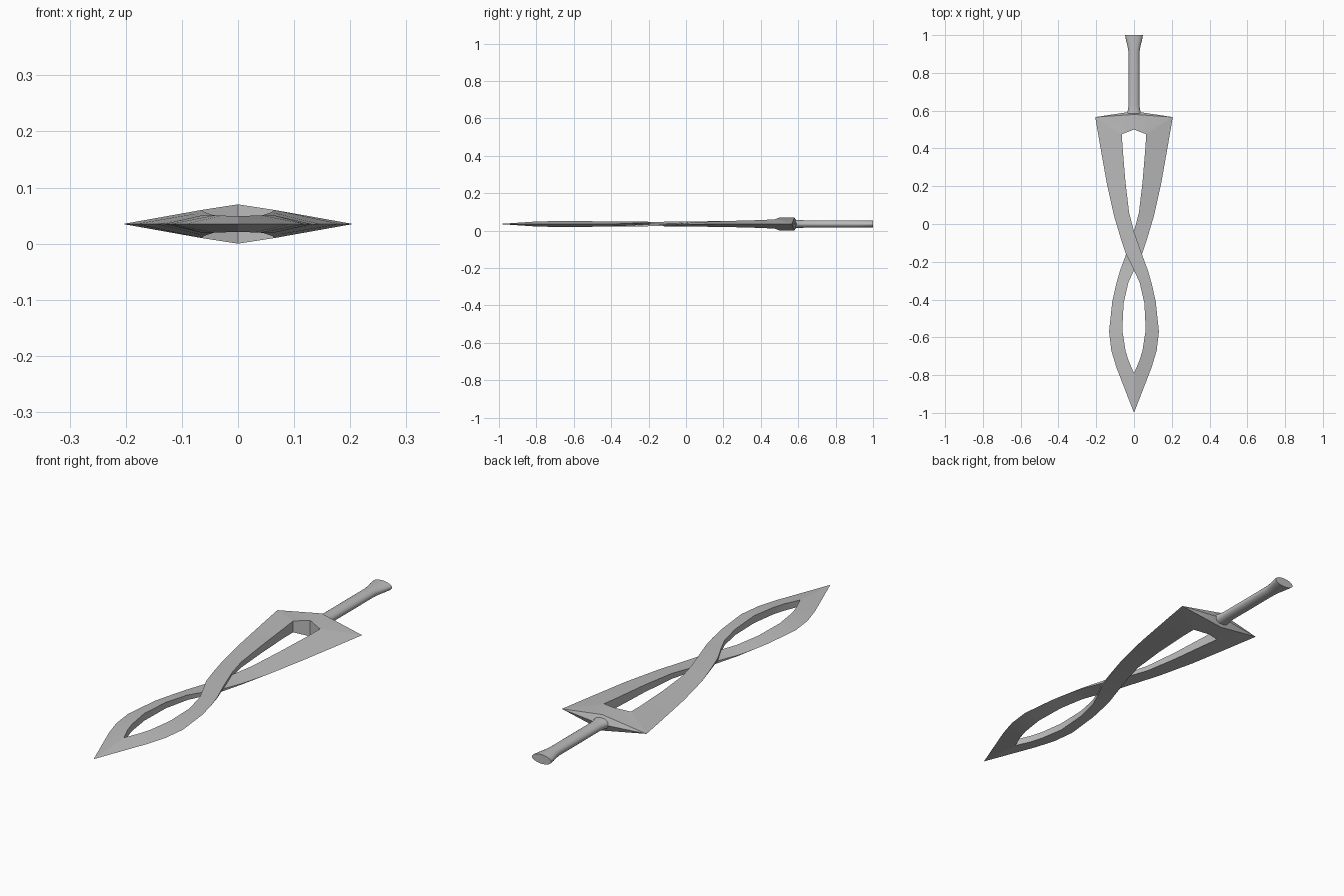
import bpy, bmesh, math
from mathutils import Matrix

if "Cube" in bpy.data.objects:
    bpy.data.objects.remove(bpy.data.objects["Cube"])

MID = 0.035  # height of the sword's central plane

steel = bpy.data.materials.new("grey_steel")
steel.diffuse_color = (0.5, 0.5, 0.5, 1.0)
steel.use_nodes = True
steel.node_tree.nodes["Principled BSDF"].inputs["Base Color"].default_value = steel.diffuse_color


def finish(name, bm, angle=30):
    bmesh.ops.remove_doubles(bm, verts=bm.verts[:], dist=0.0002)
    bmesh.ops.recalc_face_normals(bm, faces=bm.faces[:])
    mesh = bpy.data.meshes.new(name)
    bm.to_mesh(mesh)
    bm.free()
    mesh.materials.append(steel)
    ob = bpy.data.objects.new(name, mesh)
    ob.location.z = MID
    bpy.context.collection.objects.link(ob)
    bpy.ops.object.select_all(action='DESELECT')
    ob.select_set(True)
    bpy.context.view_layer.objects.active = ob
    bpy.ops.object.shade_smooth_by_angle(angle=math.radians(angle))
    return ob


def face(bm, verts):
    # collapse coincident corners before making the face
    out = []
    for v in verts:
        if all((v.co - o.co).length > 0.0002 for o in out):
            out.append(v)
    if len(out) > 2:
        bm.faces.new(out)


# Blade strand: left x, y, right x, y, left half thickness, right half thickness, lift
SECTIONS = [
    (-0.205, 0.566, -0.065, 0.475, 0, 0.025, 0),
    (-0.182, 0.43, -0.060, 0.40, 0, 0.021, 0),
    (-0.145, 0.22, -0.045, 0.22, 0, 0.016, 0),
    (-0.105, 0.04, -0.026, 0.06, 0, 0.012, 0.002),
    (-0.072, -0.07, 0.0, -0.04, 0.002, 0.009, 0.005),
    (-0.042, -0.16, 0.042, -0.16, 0.005, 0.005, 0.006),
    (0.0, -0.245, 0.075, -0.25, 0.009, 0.002, 0.004),
    (0.030, -0.31, 0.095, -0.32, 0.011, 0, 0.002),
    (0.055, -0.42, 0.115, -0.41, 0.013, 0, 0),
    (0.062, -0.56, 0.132, -0.57, 0.016, 0, 0),
    (0.045, -0.67, 0.120, -0.67, 0.015, 0, 0),
    (0.030, -0.72, 0.093, -0.76, 0.015, 0, 0),
    (0.0, -0.79, 0.0, -1.0, 0.014, 0, 0),
]


def strand(name, turn):
    bm = bmesh.new()
    rings = []
    for lx, ly, rx, ry, hl, hr, lift in SECTIONS:
        pts = [(lx, ly, lift + hl), (rx, ry, lift + hr),
               (rx, ry, lift - hr), (lx, ly, lift - hl)]
        rings.append([bm.verts.new(p) for p in pts])
    for a, b in zip(rings, rings[1:]):
        for i in range(4):
            j = (i + 1) % 4
            face(bm, (a[i], a[j], b[j], b[i]))
    bm.transform(Matrix.Rotation(turn, 4, 'Y'))
    return finish(name, bm)


strand("upper_blade_strand", 0)
strand("lower_blade_strand", math.pi)

# Guard joining the two strands, two halves turned about the long axis
bm = bmesh.new()
for turn in (0, math.pi):
    rot = Matrix.Rotation(turn, 4, 'Y')
    V = lambda x, y, z: bm.verts.new(rot @ Matrix.Translation((x, y, z)).translation)
    corner, back = V(-0.205, 0.566, 0), V(0, 0.597, 0)
    for s in (1, -1):
        inner, notch = V(-0.065, 0.475, 0.025 * s), V(0, 0.5, 0.035 * s)
        ridge = V(0, 0.58, 0.035 * s)
        face(bm, (corner, inner, notch))
        face(bm, (corner, notch, ridge))
        face(bm, (corner, ridge, back))
        if s == 1:
            top = (inner, notch)
        else:
            face(bm, (top[0], top[1], notch, inner))
finish("guard", bm)

# Oval grip with a flared pommel: y, half width, half height
PROFILE = [(0.575, 0.040, 0.024), (0.605, 0.032, 0.021), (0.63, 0.029, 0.020),
           (0.91, 0.029, 0.020), (0.94, 0.034, 0.020), (0.975, 0.043, 0.020),
           (1.0, 0.047, 0.020)]
SIDES = 20
bm = bmesh.new()
rings = []
for y, rx, rz in PROFILE:
    rings.append([bm.verts.new((rx * math.cos(2 * math.pi * i / SIDES), y,
                                rz * math.sin(2 * math.pi * i / SIDES)))
                  for i in range(SIDES)])
for a, b in zip(rings, rings[1:]):
    for i in range(SIDES):
        j = (i + 1) % SIDES
        bm.faces.new((a[i], a[j], b[j], b[i]))
bm.faces.new(rings[0])
bm.faces.new(rings[-1])
finish("grip", bm, 40)
